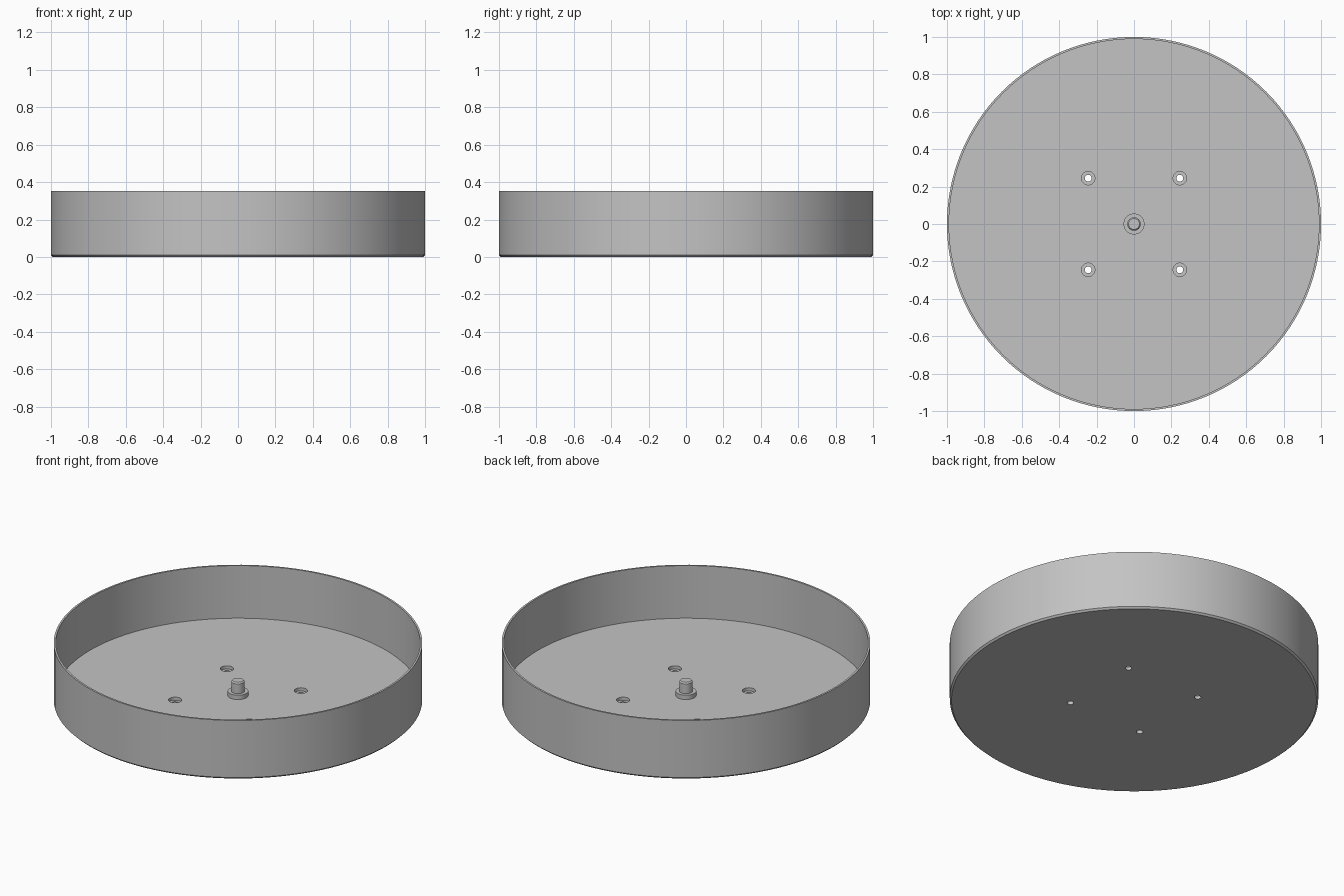
import bpy, bmesh
from math import cos, sin, tau

cube = bpy.data.objects.get("Cube")
if cube:
    bpy.data.objects.remove(cube, do_unlink=True)

# Single grey material
grey = bpy.data.materials.new("plain grey")
grey.use_nodes = True
color = (0.55, 0.55, 0.55, 1)
grey.diffuse_color = color
grey.node_tree.nodes["Principled BSDF"].inputs["Base Color"].default_value = color


def lathe(name, profile, sides, center=(0, 0)):
    """Solid of revolution from (radius, height) points, capped at both ends."""
    bm = bmesh.new()
    rings = [[bm.verts.new((r * cos(tau * i / sides), r * sin(tau * i / sides), z))
              for i in range(sides)] for r, z in profile]
    for low, high in zip(rings, rings[1:]):
        for i in range(sides):
            j = (i + 1) % sides
            bm.faces.new((low[i], low[j], high[j], high[i]))
    bm.faces.new(rings[0][::-1])
    bm.faces.new(rings[-1])
    bmesh.ops.recalc_face_normals(bm, faces=bm.faces)
    mesh = bpy.data.meshes.new(name)
    bm.to_mesh(mesh)
    bm.free()
    mesh.materials.append(grey)
    obj = bpy.data.objects.new(name, mesh)
    obj.location = (*center, 0)
    bpy.context.collection.objects.link(obj)
    return obj


def smooth(obj):
    bpy.ops.object.select_all(action='DESELECT')
    obj.select_set(True)
    bpy.context.view_layer.objects.active = obj
    bpy.ops.object.shade_smooth_by_angle(angle=0.5)


HEIGHT, FLOOR, WALL, CHAMFER = 0.352, 0.037, 0.011, 0.01

# Round tray with a thin wall and a chamfered bottom edge
tray = lathe("tray", [(1 - CHAMFER, 0), (1, CHAMFER), (1, HEIGHT),
                      (1 - WALL, HEIGHT), (1 - WALL, FLOOR)], 128)

# Four counterbored screw holes
for sx in (-1, 1):
    for sy in (-1, 1):
        cutter = lathe("hole_cutter", [(0.018, -0.05), (0.018, 0.018),
                                       (0.036, 0.018), (0.036, 0.1)],
                       32, (sx * 0.245, sy * 0.245))
        cut = tray.modifiers.new("screw hole", 'BOOLEAN')
        cut.operation = 'DIFFERENCE'
        cut.solver = 'EXACT'
        cut.object = cutter
        cutter.hide_render = True
        cutter.hide_set(True)

# Bake the holes, then drop the cutters
bpy.context.view_layer.update()
baked = bpy.data.meshes.new_from_object(
    tray.evaluated_get(bpy.context.evaluated_depsgraph_get()))
tray.modifiers.clear()
tray.data = baked
for obj in [o for o in bpy.data.objects if o.name.startswith("hole_cutter")]:
    bpy.data.objects.remove(obj, do_unlink=True)
smooth(tray)

# Centre post: wide collar and a pin with a chamfered tip
collar = lathe("post_collar", [(0.056, FLOOR - 0.01), (0.056, FLOOR + 0.026)], 48)
pin = lathe("post_pin", [(0.036, FLOOR), (0.036, 0.121), (0.029, 0.128)], 48)
for part in (collar, pin):
    smooth(part)
